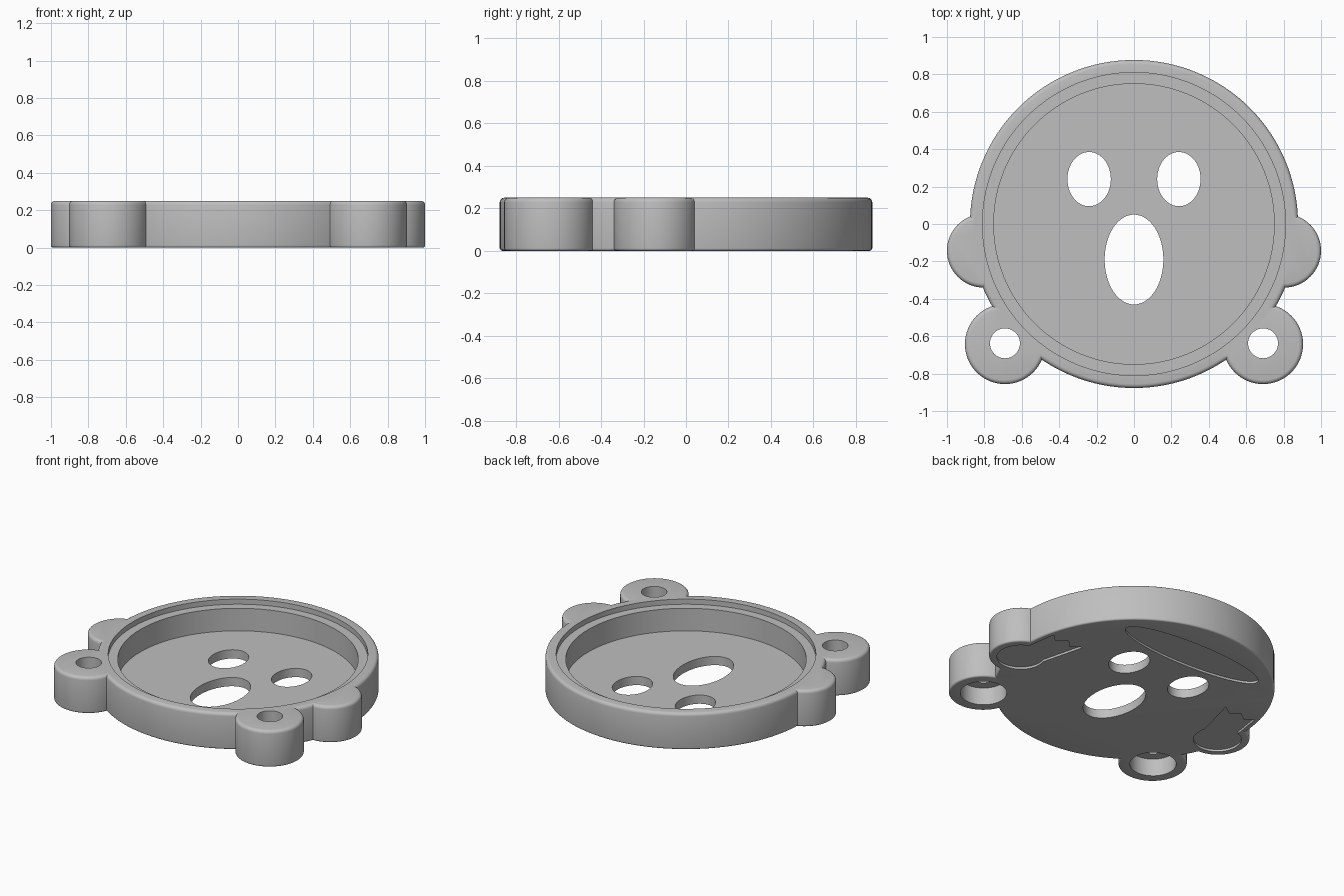
import bpy, bmesh
from math import sin, cos, pi, radians

cube = bpy.data.objects.get("Cube")
if cube:
    bpy.data.objects.remove(cube, do_unlink=True)

HEIGHT = 0.25
FLOOR = 0.06
ENGRAVE = 0.015

grey = bpy.data.materials.new("light_grey")
grey.use_nodes = True
colour = (0.52, 0.52, 0.52, 1)
grey.diffuse_color = colour
grey.node_tree.nodes["Principled BSDF"].inputs["Base Color"].default_value = colour


def finish(name, bm):
    bmesh.ops.recalc_face_normals(bm, faces=bm.faces)
    mesh = bpy.data.meshes.new(name)
    bm.to_mesh(mesh)
    bm.free()
    mesh.materials.append(grey)
    obj = bpy.data.objects.new(name, mesh)
    bpy.context.collection.objects.link(obj)
    return obj


def lathe(name, x, y, profile, n=64, squash=1.0):
    """Stack of rings (radius, z), capped at both ends."""
    bm = bmesh.new()
    rings = [[bm.verts.new((x + r * cos(2 * pi * i / n), y + squash * r * sin(2 * pi * i / n), z))
              for i in range(n)] for r, z in profile]
    for low, high in zip(rings, rings[1:]):
        for i in range(n):
            j = (i + 1) % n
            bm.faces.new((low[i], low[j], high[j], high[i]))
    bm.faces.new(rings[0])
    bm.faces.new(rings[-1])
    return finish(name, bm)


def prism(name, points, z0, z1):
    bm = bmesh.new()
    face = bm.faces.new([bm.verts.new((x, y, z0)) for x, y in points])
    top = bmesh.ops.extrude_face_region(bm, geom=[face])["geom"]
    bmesh.ops.translate(bm, verts=[v for v in top if isinstance(v, bmesh.types.BMVert)],
                        vec=(0, 0, z1 - z0))
    return finish(name, bm)


def rounded(r, low=0.012, high=0.022, steps=4):
    """Cylinder profile with softened bottom and top rims."""
    arc = [i * pi / 2 / steps for i in range(steps + 1)]
    return ([(r - low + low * sin(a), low - low * cos(a)) for a in arc] +
            [(r - high + high * cos(a), HEIGHT - high + high * sin(a)) for a in arc])


def combine(target, tool, operation="DIFFERENCE"):
    mod = target.modifiers.new(tool.name, "BOOLEAN")
    mod.operation = operation
    mod.solver = "EXACT"
    mod.object = tool
    bpy.context.view_layer.objects.active = target
    bpy.ops.object.modifier_apply(modifier=mod.name)
    bpy.data.objects.remove(tool, do_unlink=True)


# Round body with side ears and mounting lugs
body = lathe("face_dish", 0, 0, rounded(0.877), 128)
for s in (-1, 1):
    combine(body, lathe("ear", s * 0.803, -0.143, rounded(0.197)), "UNION")
    combine(body, lathe("lug", s * 0.69, -0.642, rounded(0.214)), "UNION")

# Stepped pocket open at the top
pocket = [(0.75, FLOOR), (0.75, 0.215), (0.81, 0.215), (0.81, 0.4)]
combine(body, lathe("pocket", 0, 0, pocket, 128))

# Mouth, eyes and counterbored screw holes
through = (-0.1, 0.4)
combine(body, lathe("mouth", 0, -0.19, [(0.157, z) for z in through], squash=1.53))
bore = [(0.145, -0.1), (0.145, 0.12), (0.08, 0.12), (0.08, 0.4)]
for s in (-1, 1):
    combine(body, lathe("eye", s * 0.24, 0.24, [(0.116, z) for z in through], squash=1.25))
    combine(body, lathe("screw_hole", s * 0.69, -0.638, bore, 48))

# Shallow engraving underneath: forehead oval, ears with jagged tufts
combine(body, lathe("forehead_oval", 0, 0.56, [(0.53, -0.1), (0.53, ENGRAVE)], squash=0.24))
arc = [radians(162 + 268 * i / 32) for i in range(33)]
outline = [(0.8 + 0.15 * cos(a), -0.145 + 0.15 * sin(a)) for a in arc]
outline += [(0.82, 0.2), (0.77, 0.15), (0.7, 0.2), (0.65, 0.15), (0.58, 0.2)]
for s in (-1, 1):
    combine(body, prism("ear_engraving", [(s * x, y) for x, y in outline], -0.1, ENGRAVE))

# Smooth curved walls, crisp edges
bpy.ops.object.select_all(action="DESELECT")
body.select_set(True)
bpy.context.view_layer.objects.active = body
bpy.ops.object.shade_smooth_by_angle(angle=radians(30))
